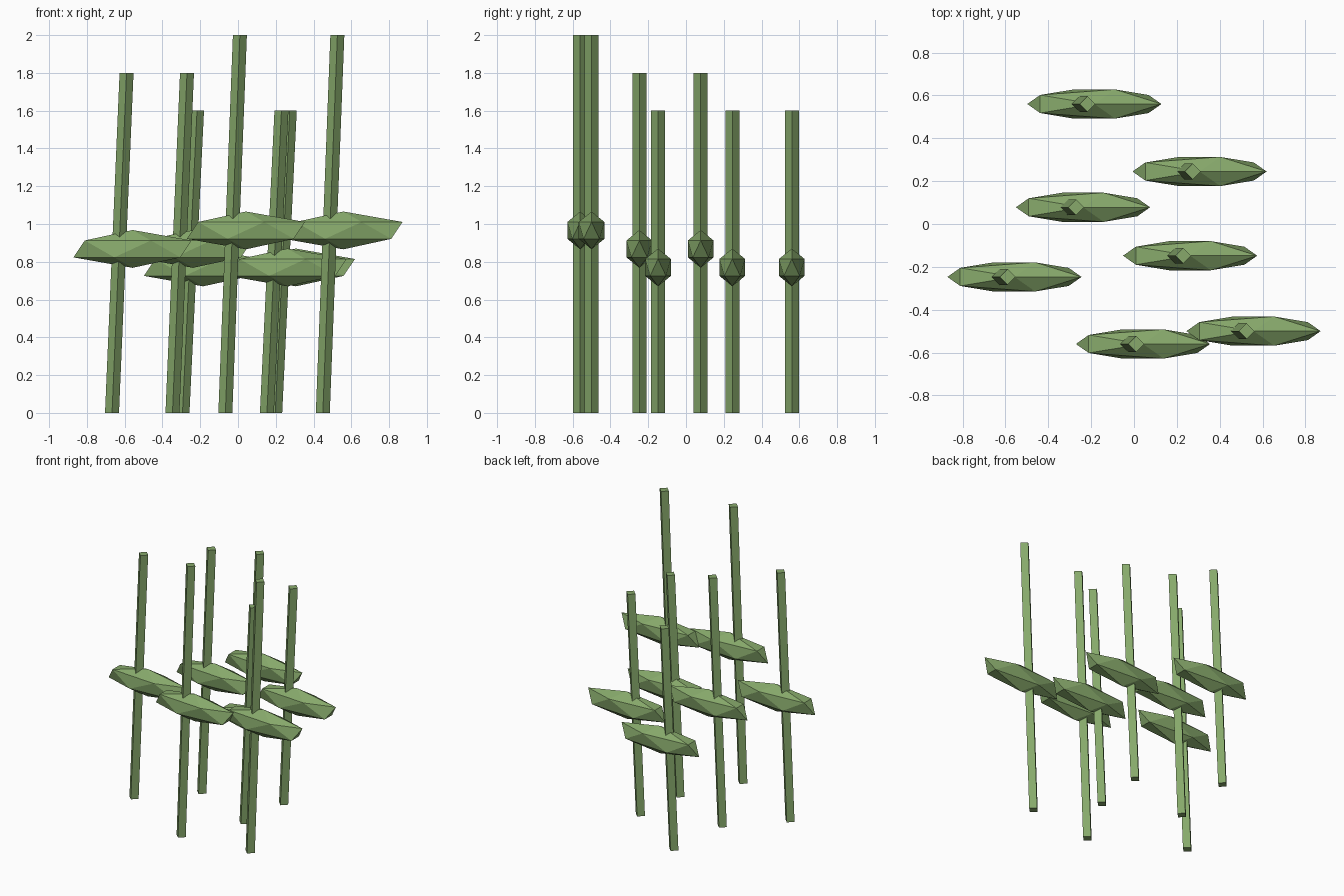
import bpy
import bmesh
from mathutils import Matrix, Vector

cube = bpy.data.objects.get("Cube")
if cube:
    bpy.data.objects.remove(cube, do_unlink=True)

green = bpy.data.materials.new("grass_green")
green.use_nodes = True
colour = (0.242, 0.397, 0.147, 1)
green.diffuse_color = colour
green.node_tree.nodes["Principled BSDF"].inputs["Base Color"].default_value = colour

LEAN = 0.077      # sideways drift of every stalk from foot to tip
LEAF_SIZE = (0.35, 0.08, 0.1)


def finish(bm, name):
    mesh = bpy.data.meshes.new(name)
    bm.to_mesh(mesh)
    bm.free()
    mesh.materials.append(green)
    obj = bpy.data.objects.new(name, mesh)
    bpy.context.collection.objects.link(obj)
    return obj


def add_stalk(name, x, y, height):
    """Leaning four-sided stalk with level ends."""
    bm = bmesh.new()
    bmesh.ops.create_cone(bm, cap_ends=True, segments=4,
                          radius1=0.037, radius2=0.037, depth=height)
    for v in bm.verts:
        v.co.z += height / 2
        v.co.x += LEAN * v.co.z / height
    finish(bm, name).location = (x, y, 0)


def add_leaf(name, x, y, z):
    """Long faceted leaf from a stretched icosahedron."""
    bm = bmesh.new()
    bmesh.ops.create_icosphere(bm, subdivisions=1, radius=1)
    bmesh.ops.transform(bm, verts=bm.verts,
                        matrix=Matrix.Diagonal(Vector((*LEAF_SIZE, 1))))
    finish(bm, name).location = (x, y, z)


# Leaf centre x, y and stalk height of each plant
plants = [
    (0.042, -0.56, 2.0), (0.558, -0.50, 2.0),
    (-0.558, -0.247, 1.8), (-0.238, 0.078, 1.8),
    (0.262, -0.148, 1.6), (0.306, 0.245, 1.6), (-0.185, 0.56, 1.6),
]
for i, (x, y, height) in enumerate(plants, 1):
    add_stalk(f"stalk_{i}", x - 0.109, y, height)
    add_leaf(f"leaf_{i}", x, y, height * 0.49 - 0.014)
